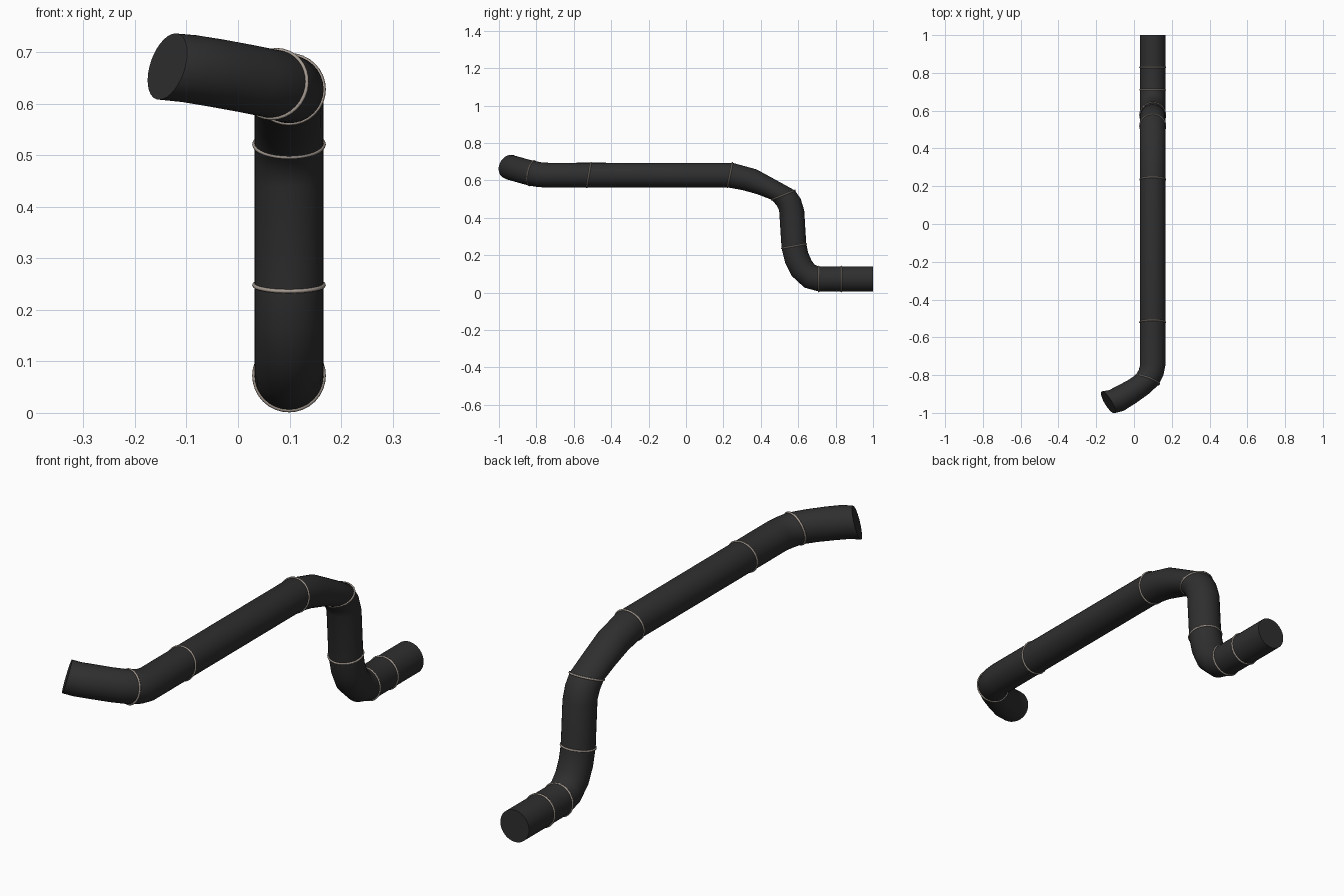
import bpy, bmesh
from math import cos, sin, pi, radians
from mathutils import Vector

if "Cube" in bpy.data.objects:
    bpy.data.objects.remove(bpy.data.objects["Cube"])

R, SIDES, X = 0.067, 32, 0.099


def material(name, color):
    m = bpy.data.materials.new(name)
    m.diffuse_color = (*color, 1)
    m.use_nodes = True
    m.node_tree.nodes["Principled BSDF"].inputs["Base Color"].default_value = m.diffuse_color
    return m


dark = material("dark_rubber", (0.028, 0.028, 0.028))
metal = material("clamp_metal", (0.36, 0.31, 0.27))

# Rear riser and long run: centre (y, z) and section normal (y, z)
riser = [(1.0, .0725, -1, 0), (.83, .0725, -1, 0), (.71, .0725, -1, 0),
         (.66, .088, -.9, .4), (.618, .13, -.6, .8), (.592, .185, -.4, .92),
         (.577, .248, -.18, .98), (.565, .44, 0, 1), (.548, .485, -.25, .95),
         (.52, .521, -.37, .93), (.44, .559, -.5, .87), (.34, .603, -.82, .57),
         (.235, .628, -.98, .2), (-.52, .628, -.98, .17), (-.75, .628, -.98, .18)]
sections = [(Vector((X, y, z)), Vector((0, ny, nz)).normalized()) for y, z, ny, nz in riser]

# Front outlet bending sideways: centre and section normal
outlet = [((.09, -.788, .631), (-.2, -.95, .2)), ((.07, -.825, .638), (-.33, -.92, .2)),
          ((.02, -.865, .648), (-.5, -.83, .22)), ((-.04, -.903, .659), (-.65, -.72, .22)),
          ((-.095, -.935, .668), (-.78, -.55, .25)), ((-.137, -.944, .672), (-.82, -.5, .28))]
sections += [(Vector(c), Vector(n).normalized()) for c, n in outlet]

# Sweep the pipe, carrying the section axis along so it does not twist
bm = bmesh.new()
loops, u, prev = [], Vector((1, 0, 0)), sections[0][1]
for c, n in sections:
    u = prev.rotation_difference(n) @ u
    v = n.cross(u)
    loops.append([bm.verts.new(c + R * (u * cos(2 * pi * i / SIDES) + v * sin(2 * pi * i / SIDES)))
                  for i in range(SIDES)])
    prev = n
for a, b in zip(loops, loops[1:]):
    for i in range(SIDES):
        j = (i + 1) % SIDES
        bm.faces.new((a[i], a[j], b[j], b[i]))
bm.faces.new(loops[0])
bm.faces.new(loops[-1])
bmesh.ops.recalc_face_normals(bm, faces=bm.faces)
mesh = bpy.data.meshes.new("pipe")
bm.to_mesh(mesh)
bm.free()
pipe = bpy.data.objects.new("pipe", mesh)
bpy.context.collection.objects.link(pipe)
mesh.materials.append(dark)
bpy.context.view_layer.objects.active = pipe
pipe.select_set(True)
bpy.ops.object.shade_smooth_by_angle(angle=radians(40))

# Thin clamp rings around the joints
for k, i in enumerate((1, 2, 6, 9, 12, 13, 16)):
    c, n = sections[i]
    bpy.ops.mesh.primitive_torus_add(
        major_radius=R + 0.0005, minor_radius=0.004, major_segments=SIDES, minor_segments=8,
        location=c, rotation=n.to_track_quat('Z', 'Y').to_euler())
    ring = bpy.context.object
    ring.name = f"joint_ring_{k + 1}"
    ring.data.materials.append(metal)
    bpy.ops.object.shade_smooth()
